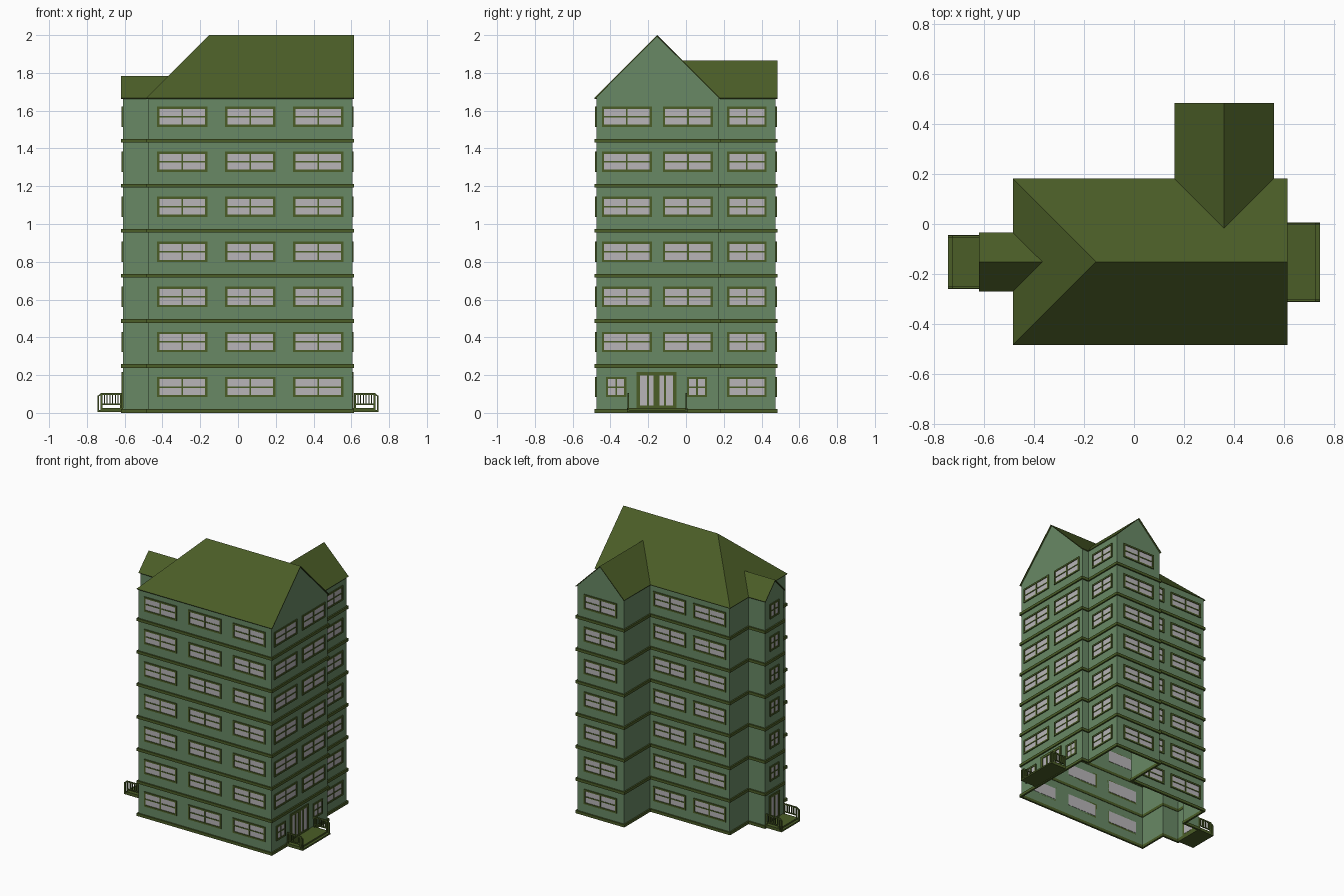
import bpy, bmesh
from mathutils import Vector

if "Cube" in bpy.data.objects:
    bpy.data.objects.remove(bpy.data.objects["Cube"])

PITCH, FLOORS, EAVE = 0.2385, 7, 1.6665


def material(name, rgb):
    m = bpy.data.materials.new(name)
    m.diffuse_color = (*rgb, 1)
    m.use_nodes = True
    m.node_tree.nodes["Principled BSDF"].inputs["Base Color"].default_value = m.diffuse_color
    return m


GREEN = material("wall_green", (0.14, 0.25, 0.13))
OLIVE = material("trim_olive", (0.07, 0.11, 0.02))
GLASS = material("pane_grey", (0.48, 0.46, 0.48))


def finish(bm, name, mat):
    mesh = bpy.data.meshes.new(name)
    bm.to_mesh(mesh)
    bm.free()
    mesh.materials.append(mat)
    ob = bpy.data.objects.new(name, mesh)
    bpy.context.collection.objects.link(ob)
    return ob


def face(bm, pts):
    return bm.faces.new([bm.verts.new(p) for p in pts])


def box(bm, lo, hi):
    vs = bmesh.ops.create_cube(bm, size=1)["verts"]
    for v in vs:
        v.co = Vector([(a + b) / 2 + c * abs(b - a) for a, b, c in zip(lo, hi, v.co)])


def beam(bm, a, b, t):
    """Sloping bar in the xz plane, t thick."""
    vs = bmesh.ops.create_cube(bm, size=1)["verts"]
    for v in vs:
        p = a if v.co.x < 0 else b
        v.co = Vector((p[0], p[1] + v.co.y * t, p[2] + v.co.z * t))


def offset(poly, d):
    """Move a right-angled counter-clockwise outline outwards by d."""
    out = []
    for i, p in enumerate(poly):
        q, r = poly[i - 1], poly[(i + 1) % len(poly)]
        e = (Vector(p) - Vector(q)).normalized()
        f = (Vector(r) - Vector(p)).normalized()
        out.append((p[0] + d * (e.y + f.y), p[1] - d * (e.x + f.x)))
    return out


# Footprint: main block, rear wing, small left wing
X0, X1, Y0, Y1 = -0.475, 0.605, -0.475, 0.172
WX0, WX1, WY = 0.172, 0.55, 0.475
LX, LY0, LY1 = -0.61, -0.26, -0.044
RY, RX = (Y0 + Y1) / 2, (WX0 + WX1) / 2
plan = [(X0, Y0), (X1, Y0), (X1, Y1), (WX1, Y1), (WX1, WY), (WX0, WY), (WX0, Y1),
        (X0, Y1), (X0, LY1), (LX, LY1), (LX, LY0), (X0, LY0)]

# Hollow walls with three gables
bm = bmesh.new()
TOP = EAVE + 0.003
for i, a in enumerate(plan):
    b = plan[(i + 1) % len(plan)]
    face(bm, [(*a, 0), (*b, 0), (*b, TOP), (*a, TOP)])
face(bm, [(X1, Y0, TOP), (X1, Y1, TOP), (X1, RY, TOP + (Y1 - Y0) / 2)])
face(bm, [(WX1, WY, TOP), (WX0, WY, TOP), (RX, WY, TOP + (WX1 - WX0) / 2)])
face(bm, [(LX, LY1, TOP), (LX, LY0, TOP), (LX, RY, TOP + (LY1 - LY0) / 2)])
bmesh.ops.remove_doubles(bm, verts=bm.verts, dist=1e-5)
finish(bm, "walls", GREEN)

# Bands around the foot of every storey
bm = bmesh.new()
outer, inner = offset(plan, 0.01), offset(plan, -0.004)
for k in range(FLOORS):
    z0 = k * PITCH
    z1 = z0 + 0.02
    for i in range(len(plan)):
        j = (i + 1) % len(plan)
        a, b, c, d = outer[i], outer[j], inner[j], inner[i]
        face(bm, [(*a, z0), (*b, z0), (*b, z1), (*a, z1)])
        face(bm, [(*a, z1), (*b, z1), (*c, z1), (*d, z1)])
        face(bm, [(*d, z1), (*c, z1), (*c, z0), (*d, z0)])
        face(bm, [(*d, z0), (*c, z0), (*b, z0), (*a, z0)])
bmesh.ops.remove_doubles(bm, verts=bm.verts, dist=1e-5)
finish(bm, "floor_bands", OLIVE)

# Roof: 45 degree slopes, hipped on the left, valleys at both wings
G = 0.01
ex0, ex1, ey0, ey1 = X0 - G, X1 + G, Y0 - G, Y1 + G
wx0, wx1, wy = WX0 - G, WX1 + G, WY + G
lx, ly0, ly1 = LX - G, LY0 - G, LY1 + G
h, hw, hl = (ey1 - ey0) / 2, (wx1 - wx0) / 2, (ly1 - ly0) / 2
hip, ridge = (ex0 + h, RY, h), (ex1, RY, h)
valley_w, valley_l = (RX, ey1 - hw, hw), (ex0 + hl, RY, hl)
slopes = [
    [(ex0, ey0, 0), (ex1, ey0, 0), ridge, hip],
    [(ex1, ey1, 0), (wx1, ey1, 0), valley_w, (wx0, ey1, 0), (ex0, ey1, 0), hip, ridge],
    [(ex0, ey1, 0), (ex0, ly1, 0), valley_l, (ex0, ly0, 0), (ex0, ey0, 0), hip],
    [(wx1, ey1, 0), (wx1, wy, 0), (RX, wy, hw), valley_w],
    [(wx0, wy, 0), (wx0, ey1, 0), valley_w, (RX, wy, hw)],
    [(lx, ly0, 0), (ex0, ly0, 0), valley_l, (lx, RY, hl)],
    [(ex0, ly1, 0), (lx, ly1, 0), (lx, RY, hl), valley_l],
]
bm = bmesh.new()
for s in slopes:
    face(bm, [(x, y, z + EAVE) for x, y, z in s])
bmesh.ops.remove_doubles(bm, verts=bm.verts, dist=1e-4)
roof = finish(bm, "roof", OLIVE)
mod = roof.modifiers.new("thickness", 'SOLIDIFY')
mod.thickness, mod.offset = 0.006, -1

# Windows and doors share one helper
frames, panes = bmesh.new(), bmesh.new()


def on_wall(bm, wall, u0, u1, z0, z1, d0, d1):
    axis, pos, sign = wall
    a, b = sorted((pos + sign * d0, pos + sign * d1))
    if axis == 'x':
        box(bm, (a, u0, z0), (b, u1, z1))
    else:
        box(bm, (u0, a, z0), (u1, b, z1))


def opening(wall, c, w, z0, z1, bars, cross=True, t=0.012):
    u0, u1 = c - w / 2, c + w / 2
    for a, b in ((u0, u0 + t), (u1 - t, u1)):
        on_wall(frames, wall, a, b, z0, z1, 0, 0.007)
    for a, b in ((z0, z0 + t), (z1 - t, z1)):
        on_wall(frames, wall, u0 + t, u1 - t, a, b, 0, 0.007)
    for off, bw in bars:
        on_wall(frames, wall, c + off - bw / 2, c + off + bw / 2, z0 + t, z1 - t, 0, 0.006)
    if cross:
        m = (z0 + z1) / 2
        on_wall(frames, wall, u0 + t, u1 - t, m - 0.004, m + 0.004, 0, 0.005)
    on_wall(panes, wall, u0 + t, u1 - t, z0 + t, z1 - t, -0.002, 0.002)


FRONT, BACK, WING_BACK = ('y', Y0, -1), ('y', Y1, 1), ('y', WY, 1)
RIGHT, WING_RIGHT, LEFT = ('x', X1, 1), ('x', WX1, 1), ('x', LX, -1)
for k in range(FLOORS):
    rows = [(FRONT, c, 0.265) for c in (-0.295, 0.065, 0.425)]
    rows += [(BACK, RY + s * 0.162, 0.265) for s in (-1, 1)]
    rows += [(WING_BACK, RX, 0.265), (WING_RIGHT, 0.322, 0.21)]
    if k:
        rows += [(RIGHT, RY + s * 0.162, 0.265) for s in (-1, 1)] + [(LEFT, RY, 0.108)]
    else:
        rows += [(RIGHT, c, 0.108) for c in (-0.37, 0.058)]
    for wall, c, w in rows:
        opening(wall, c, w, 0.083 + k * PITCH, 0.191 + k * PITCH, [(0, 0.009)])
opening(RIGHT, -0.156, 0.21, 0.02, 0.217, [(-0.045, 0.012), (0, 0.03), (0.045, 0.012)], False, 0.018)
opening(LEFT, RY, 0.12, 0.02, 0.217, [(0, 0.012)], False, 0.018)
finish(frames, "window_and_door_frames", OLIVE)
finish(panes, "window_and_door_panes", GLASS)


# Porches with a step and railings on both sides
def porch(name, s, y0, y1):
    bm = bmesh.new()

    def part(x0, x1, ya, yb, z0, z1):
        a, b = sorted((s * x0, s * x1))
        box(bm, (a, ya, z0), (b, yb, z1))

    part(0.607, 0.727, y0, y1, 0.005, 0.027)
    part(0.727, 0.745, y0, y1, 0.005, 0.016)
    for y in (y0 + 0.006, y1 - 0.006):
        a, b = y - 0.004, y + 0.004
        part(0.615, 0.727, a, b, 0.096, 0.105)
        part(0.615, 0.727, a, b, 0.042, 0.049)
        for x in (0.62, 0.722):
            part(x - 0.005, x + 0.005, a, b, 0.027, 0.1)
        for i in range(1, 7):
            x = 0.62 + i * 0.102 / 7
            part(x - 0.003, x + 0.003, a + 0.001, b - 0.001, 0.045, 0.1)
        part(0.735, 0.745, a, b, 0.016, 0.088)
        beam(bm, (s * 0.724, y, 0.1), (s * 0.744, y, 0.086), 0.008)
    bmesh.ops.recalc_face_normals(bm, faces=bm.faces)
    finish(bm, name, OLIVE)


porch("right_porch", 1, -0.312, 0.007)
porch("left_porch", -1, -0.26, -0.044)
